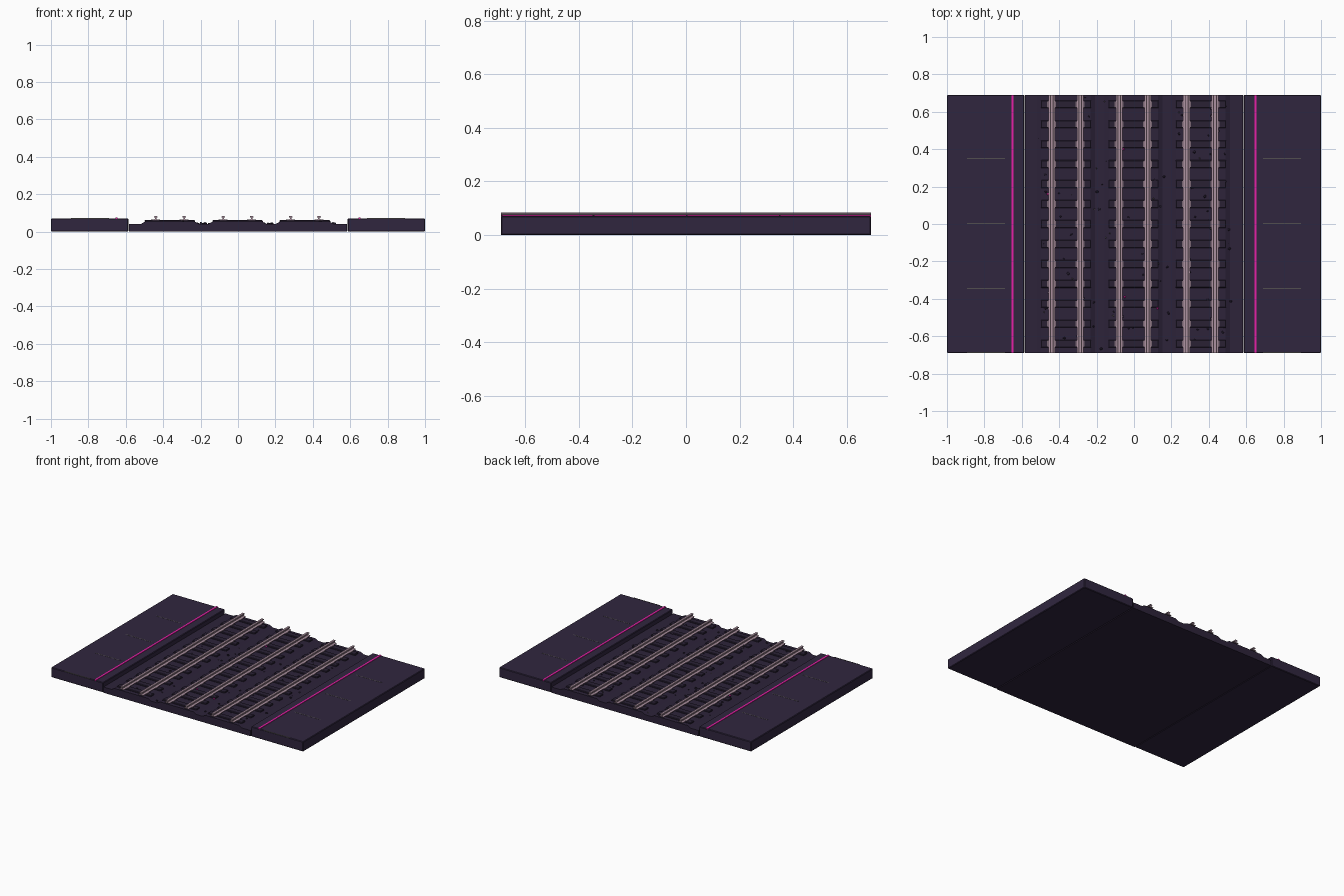
import bpy, bmesh, math, random
from mathutils import Matrix, Vector

if "Cube" in bpy.data.objects:
    bpy.data.objects.remove(bpy.data.objects["Cube"])

random.seed(4)
L = 0.69  # half length along the track


def srgb(name, r, g, b):
    m = bpy.data.materials.new(name)
    f = lambda c: (c / 255 / 12.92) if c < 11 else ((c / 255 + 0.055) / 1.055) ** 2.4
    m.diffuse_color = (f(r), f(g), f(b), 1)
    m.use_nodes = True
    m.node_tree.nodes["Principled BSDF"].inputs["Base Color"].default_value = m.diffuse_color
    return m


CONCRETE = srgb("dark violet concrete", 48, 38, 63)
BALLAST = srgb("ballast violet", 45, 35, 58)
SLEEPER = srgb("sleeper violet", 41, 33, 52)
STEEL = srgb("mauve steel", 172, 145, 160)
PLATE = srgb("plate steel", 120, 102, 114)
PINK = srgb("neon pink", 232, 32, 168)
GREY = srgb("joint grey", 82, 78, 80)


def finish(name, bm, mat, bevel=0):
    me = bpy.data.meshes.new(name)
    bmesh.ops.recalc_face_normals(bm, faces=bm.faces)
    bm.to_mesh(me)
    bm.free()
    me.materials.append(mat)
    ob = bpy.data.objects.new(name, me)
    bpy.context.collection.objects.link(ob)
    if bevel:
        mod = ob.modifiers.new("bevel", 'BEVEL')
        mod.width = bevel
        mod.segments = 1
    return ob


def boxes(name, mat, items, bevel=0):
    """One object from boxes given as (x0, x1, y0, y1, z0, z1)."""
    bm = bmesh.new()
    for x0, x1, y0, y1, z0, z1 in items:
        m = Matrix.Translation(((x0 + x1) / 2, (y0 + y1) / 2, (z0 + z1) / 2)) \
            @ Matrix.Diagonal((x1 - x0, y1 - y0, z1 - z0, 1))
        bmesh.ops.create_cube(bm, size=1, matrix=m)
    return finish(name, bm, mat, bevel)


def extrusion(name, mat, profile, xs):
    """Extrude a mirrored (half width, z) profile along the track at every x."""
    outline = profile + [(-x, z) for x, z in reversed(profile)]
    bm = bmesh.new()
    for cx in xs:
        face = bm.faces.new([bm.verts.new((cx + x, -L, z)) for x, z in outline])
        out = bmesh.ops.extrude_face_region(bm, geom=[face], use_keep_orig=True)
        vs = [v for v in out["geom"] if isinstance(v, bmesh.types.BMVert)]
        bmesh.ops.translate(bm, verts=vs, vec=(0, 2 * L, 0))
    return finish(name, bm, mat)


# Track bed between two platforms
boxes("track_bed", BALLAST, [(-0.583, 0.583, -L, L, 0, 0.041)])
for side, s in (("left", -1), ("right", 1)):
    span = lambda a, b: (min(s * a, s * b), max(s * a, s * b))
    boxes(side + "_platform", CONCRETE, [(*span(0.586, 1), -L, L, 0, 0.071)], 0.004)
    boxes(side + "_safety_line", PINK, [(*span(0.643, 0.656), -L, L, 0.068, 0.0745)])
    boxes(side + "_platform_joints", GREY,
          [(*span(0.69, 0.893), y - 0.003, y + 0.003, 0.068, 0.0718)
           for y in (-L + 0.003, -0.345, 0.003, 0.35)])

# Three tracks
centres = [-0.364, -0.003, 0.357]
rails = [c + d for c in centres for d in (-0.076, 0.076)]
rows = [-0.64 + i * 1.28 / 12 for i in range(13)]
extrusion("ballast_beds", BALLAST, [(0.157, 0.04), (0.132, 0.054)], centres)
boxes("sleepers", SLEEPER,
      [(c - 0.134, c + 0.134, y - 0.021, y + 0.021, 0.045, 0.062)
       for c in centres for y in rows], 0.003)
boxes("rail_chairs", PLATE,
      [(r - 0.024, r + 0.024, y - 0.016, y + 0.016, 0.06, 0.0645)
       for r in rails for y in rows])
extrusion("rails", STEEL,
          [(0.018, 0.061), (0.018, 0.064), (0.004, 0.067), (0.004, 0.075),
           (0.0095, 0.077), (0.0095, 0.081), (0.007, 0.083)], rails)


# Loose stones and litter lying on the ballast
def ground(x):
    return 0.055 if min(abs(x - c) for c in centres) < 0.135 else 0.043


def scatter(name, mat, spots, lo, hi):
    bm = bmesh.new()
    for x, y in spots:
        r = random.uniform(lo, hi)
        m = Matrix.Translation((x, y, ground(x))) \
            @ Matrix.Rotation(random.uniform(0, 6.28), 4, Vector((1, 2, 3)).normalized()) \
            @ Matrix.Diagonal((1, random.uniform(0.6, 1), 0.7, 1))
        bmesh.ops.create_icosphere(bm, subdivisions=1, radius=r, matrix=m)
    finish(name, bm, mat)


spots = lambda n: [(random.uniform(-0.52, 0.52), random.uniform(-0.68, 0.68)) for _ in range(n)]
scatter("dark_stones", SLEEPER, spots(110), 0.005, 0.010)
scatter("grey_stones", GREY, spots(28), 0.004, 0.007)
scatter("pink_litter", PINK, [(-0.318, 0.54), (-0.056, 0.40), (0.233, 0), (0.366, -0.118),
                              (-0.398, -0.524), (-0.05, -0.39), (0.126, -0.45), (-0.46, 0.16)],
        0.006, 0.009)
